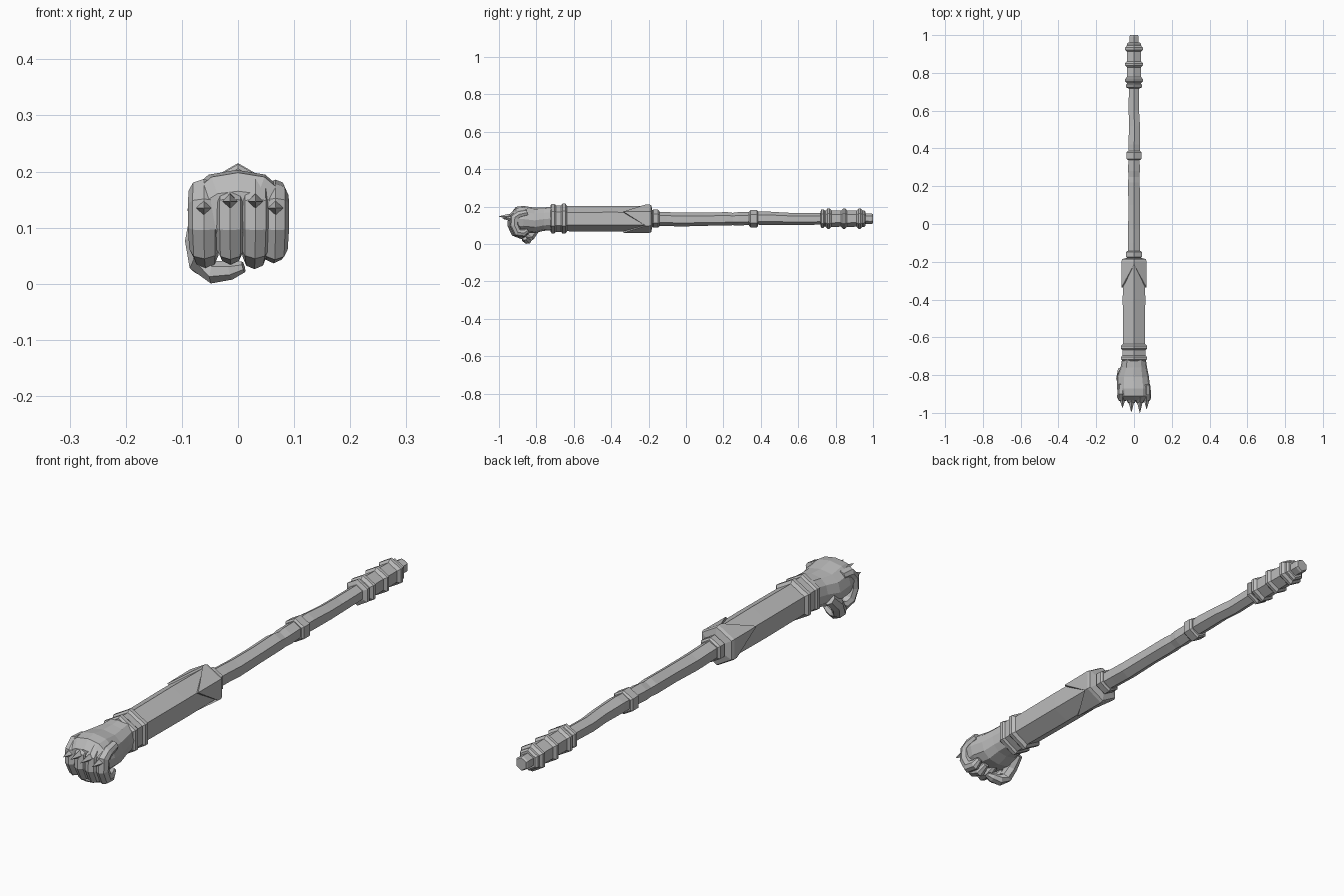
import bpy
import bmesh
from math import cos, sin, pi, copysign
from mathutils import Vector

cube = bpy.data.objects.get("Cube")
if cube:
    bpy.data.objects.remove(cube, do_unlink=True)

grey = bpy.data.materials.new("plain grey")
grey.use_nodes = True
grey.diffuse_color = (0.5, 0.5, 0.5, 1)
grey.node_tree.nodes["Principled BSDF"].inputs["Base Color"].default_value = (0.5, 0.5, 0.5, 1)

AXIS_Z = 0.135


def loft(name, rings):
    """Skin a list of equal-sized point rings and cap both ends."""
    bm = bmesh.new()
    rows = [[bm.verts.new(p) for p in ring] for ring in rings]
    n = len(rows[0])
    for a, b in zip(rows, rows[1:]):
        for i in range(n):
            j = (i + 1) % n
            bm.faces.new((a[i], a[j], b[j], b[i]))
    bm.faces.new(rows[0])
    bm.faces.new(rows[-1])
    bmesh.ops.recalc_face_normals(bm, faces=bm.faces)
    mesh = bpy.data.meshes.new(name)
    bm.to_mesh(mesh)
    bm.free()
    mesh.materials.append(grey)
    obj = bpy.data.objects.new(name, mesh)
    bpy.context.collection.objects.link(obj)
    return obj


def hexagon(y, r, x=0, z=AXIS_Z):
    """Six-sided ring around the long axis with a corner on top."""
    return [(x + r * sin(i * pi / 3), y, z + r * cos(i * pi / 3)) for i in range(6)]


def hex_bar(name, profile):
    return loft(name, [hexagon(*station) for station in profile])


def tube(name, path, widths, depths, ref, sides=8):
    """Sweep a flattened ring along a bent path."""
    pts = [Vector(p) for p in path]
    rings = []
    for k, p in enumerate(pts):
        t = (pts[min(k + 1, len(pts) - 1)] - pts[max(k - 1, 0)]).normalized()
        u = (Vector(ref) - t * t.dot(Vector(ref))).normalized()
        v = t.cross(u)
        rings.append([p + u * widths[k] * cos(2 * pi * i / sides)
                      + v * depths[k] * sin(2 * pi * i / sides) for i in range(sides)])
    return loft(name, rings)


# Sleeve behind the fist
hex_bar("sleeve", [(-0.66, 0.067), (-0.4, 0.069), (-0.2, 0.067)])

# Wrist collar with two raised rims
hex_bar("wrist_collar", [(-0.725, 0.07), (-0.718, 0.078), (-0.703, 0.078), (-0.695, 0.071),
                         (-0.668, 0.071), (-0.66, 0.08), (-0.645, 0.08), (-0.635, 0.067)])

# Pointed cuff: its front edge zigzags around the corners
zigzag = []
for r in (0.066, 0.076):
    ring = hexagon(0, r)
    zigzag.append([(x, -0.215 if i % 2 == 0 else -0.335, z) for i, (x, y, z) in enumerate(ring)])
loft("pointed_cuff", zigzag + [hexagon(-0.198, 0.077), hexagon(-0.186, 0.072),
                               hexagon(-0.18, 0.045)])

# Shaft, slightly crooked and dented
hex_bar("shaft", [(-0.19, 0.037), (-0.1, 0.037, 0, 0.133), (-0.03, 0.037, 0.001, 0.13),
                  (0.1, 0.035, 0.001, 0.132), (0.22, 0.036, -0.001, 0.134),
                  (0.25, 0.033, 0, 0.133), (0.28, 0.036, 0, 0.134), (0.36, 0.034, 0, 0.137),
                  (0.42, 0.036, 0.001, 0.138), (0.52, 0.033, 0.003, 0.135),
                  (0.6, 0.032, -0.001, 0.132), (0.74, 0.031)])

# Shaft bands
for name, start, end, r in (("front_band", -0.182, -0.142, 0.048),
                            ("middle_band", 0.338, 0.386, 0.046)):
    hex_bar(name, [(start, r * 0.85), (start + 0.007, r), (end - 0.007, r), (end, r * 0.85)])

# Ribbed grip and end knob
profile = [(0.718, 0.036), (0.724, 0.05), (0.735, 0.05), (0.741, 0.043)]
for rib in (0.762, 0.845, 0.928):
    profile += [(rib - 0.016, 0.043), (rib - 0.006, 0.054), (rib + 0.006, 0.054), (rib + 0.016, 0.044)]
profile += [(0.953, 0.044), (0.96, 0.036)]
hex_bar("grip", profile)
hex_bar("end_knob", [(0.95, 0.027), (0.992, 0.028), (1.0, 0.024)])

# Hand body: rounded boxy sections (y, x centre, half width, bottom, top)
sections = [(-0.71, 0, 0.062, 0.073, 0.2), (-0.76, -0.001, 0.07, 0.07, 0.195),
            (-0.81, -0.005, 0.084, 0.058, 0.194), (-0.87, -0.002, 0.088, 0.062, 0.203),
            (-0.91, 0, 0.082, 0.07, 0.198), (-0.935, 0, 0.064, 0.09, 0.165)]
rings = []
for y, xc, w, low, high in sections:
    ring = []
    for i in range(12):
        c, s = cos(pi * i / 6), sin(pi * i / 6)
        ring.append((xc + w * copysign(abs(c) ** 0.8, c), y,
                     (low + high) / 2 + (high - low) / 2 * copysign(abs(s) ** 0.9, s)))
    rings.append(ring)
loft("hand", rings)

# Curled fingers, each with a knuckle spike (x, half width, drop, spike height, reach)
fingers = (("outer_right", -0.061, 0.027, 0.002, 0.135, -0.972),
           ("inner_right", -0.014, 0.025, 0.008, 0.147, -0.995),
           ("inner_left", 0.031, 0.025, 0.0, 0.147, -1.0),
           ("outer_left", 0.067, 0.023, 0.01, 0.135, -0.98))
for name, x, w, drop, spike_z, tip_y in fingers:
    back = 0.012 if "outer" in name else 0
    path = [(x, -0.86 + back, 0.168), (x, -0.905 + back, 0.168 - drop),
            (x, -0.927 + back, 0.142), (x, -0.93 + back, 0.1), (x * 0.98, -0.912 + back, 0.062),
            (x * 0.95, -0.88 + back, 0.048 + drop), (x * 0.92, -0.845, 0.062 + drop)]
    tube(name + "_finger", path, [w * f for f in (0.8, 1, 1.05, 1.05, 1, 0.85, 0.5)],
         [0.018, 0.022, 0.026, 0.025, 0.025, 0.022, 0.012], (1, 0, 0))
    rings = [[(x + r * cos(i * pi / 2), y, spike_z + r * sin(i * pi / 2)) for i in range(4)]
             for y, r in ((-0.925, 0.016), (-0.95 + back, 0.013), (tip_y, 0.001))]
    loft(name + "_spike", rings)

# Thumb wrapped under the fingers
tube("thumb", [(-0.066, -0.775, 0.11), (-0.07, -0.815, 0.073), (-0.064, -0.84, 0.036),
               (-0.042, -0.85, 0.02), (-0.012, -0.858, 0.024), (0.01, -0.862, 0.03)],
     [0.024, 0.027, 0.028, 0.026, 0.022, 0.012],
     [0.022, 0.025, 0.024, 0.021, 0.017, 0.01], (0, 1, 0), 7)
